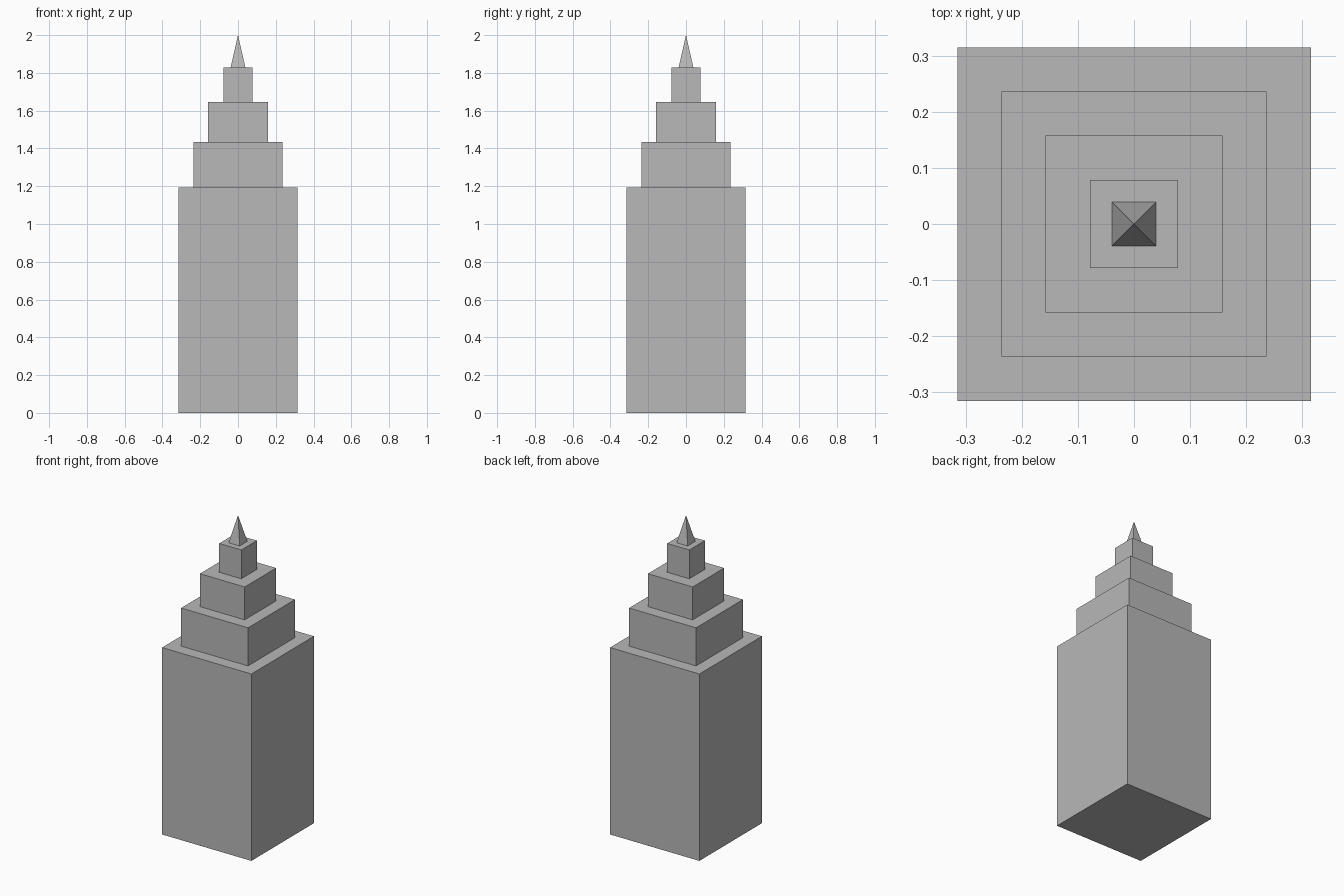
import bpy
import math

cube = bpy.data.objects.get("Cube")
if cube:
    bpy.data.objects.remove(cube, do_unlink=True)

# Single stone colour
GREY = (0.48, 0.48, 0.48, 1.0)
stone = bpy.data.materials.new("grey_stone")
stone.use_nodes = True
stone.diffuse_color = GREY
stone.node_tree.nodes["Principled BSDF"].inputs["Base Color"].default_value = GREY


def finish(name):
    obj = bpy.context.object
    obj.name = name
    obj.data.materials.append(stone)
    bpy.ops.object.transform_apply(location=False, rotation=True, scale=True)


def tier(name, half, bottom, top):
    bpy.ops.mesh.primitive_cube_add(size=1, location=(0, 0, (bottom + top) / 2))
    bpy.context.object.scale = (2 * half, 2 * half, top - bottom)
    finish(name)


def spire(name, half, bottom, top):
    bpy.ops.mesh.primitive_cone_add(
        vertices=4, radius1=half * math.sqrt(2), radius2=0, depth=top - bottom,
        location=(0, 0, (bottom + top) / 2), rotation=(0, 0, math.pi / 4))
    finish(name)


# Stepped tower, each tier resting on the one below
level = 0.0
for name, half, top in (("main_tower", 0.315, 1.192),
                        ("lower_setback", 0.236, 1.435),
                        ("middle_setback", 0.158, 1.645),
                        ("upper_setback", 0.078, 1.829)):
    tier(name, half, level, top)
    level = top

# Pointed square spire
spire("spire", 0.039, level, 2.0)
